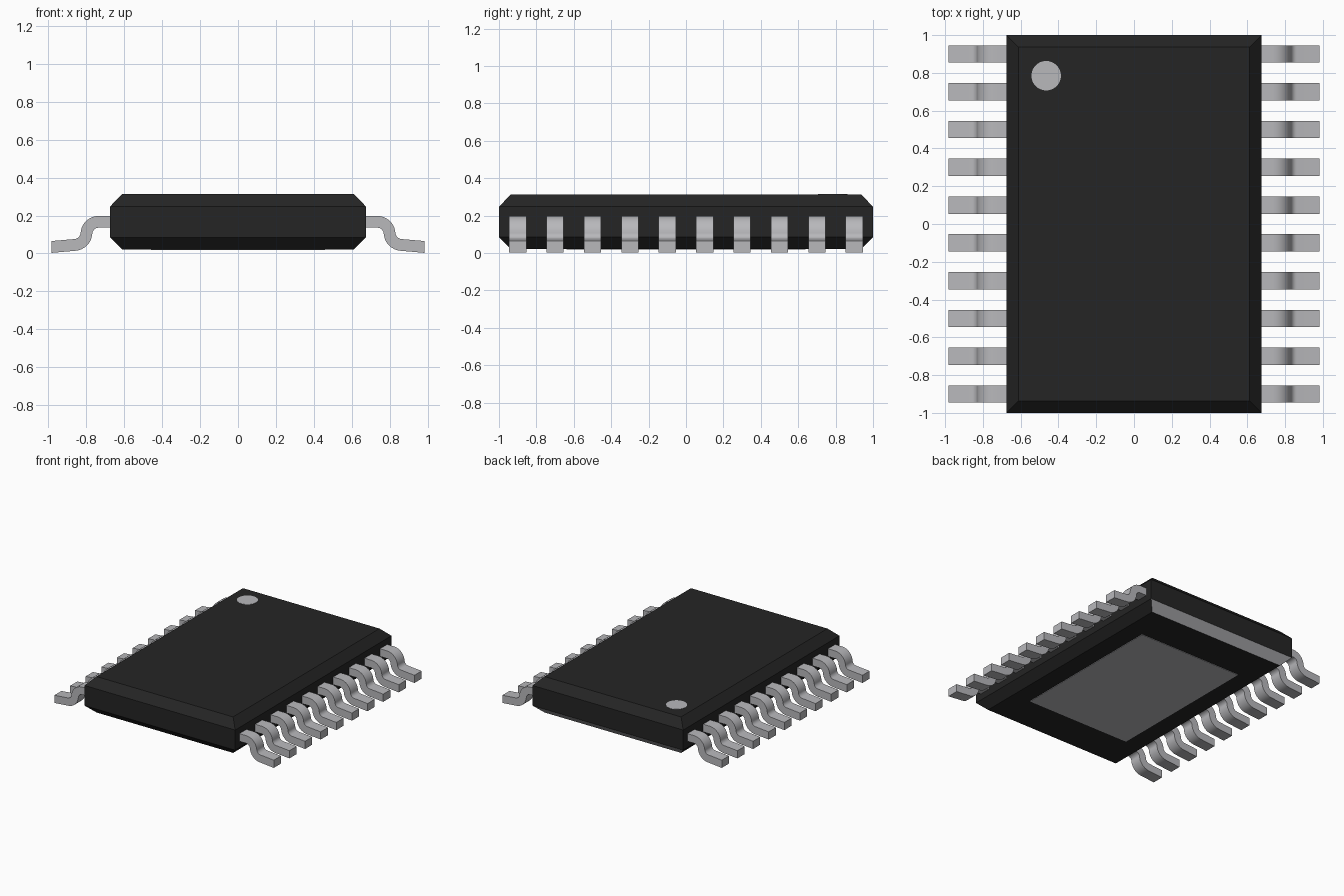
import bpy, bmesh, math

if "Cube" in bpy.data.objects:
    bpy.data.objects.remove(bpy.data.objects["Cube"])


def material(name, rgb):
    m = bpy.data.materials.new(name)
    m.diffuse_color = (*rgb, 1)
    m.use_nodes = True
    m.node_tree.nodes["Principled BSDF"].inputs["Base Color"].default_value = m.diffuse_color
    return m


BLACK = material("black plastic", (0.018, 0.018, 0.018))
METAL = material("silver metal", (0.48, 0.48, 0.50))


def add_object(name, bm, *mats):
    bmesh.ops.recalc_face_normals(bm, faces=bm.faces)
    mesh = bpy.data.meshes.new(name)
    bm.to_mesh(mesh)
    bm.free()
    for m in mats:
        mesh.materials.append(m)
    obj = bpy.data.objects.new(name, mesh)
    bpy.context.collection.objects.link(obj)
    return obj


# Package body: stacked rectangles give chamfered top and bottom edges
HX, HY, C = 0.675, 1.0, 0.063
bm = bmesh.new()
rings = []
for z, inset in ((0.022, C), (0.085, 0), (0.248, 0), (0.313, C)):
    x, y = HX - inset, HY - inset
    rings.append([bm.verts.new((sx * x, sy * y, z))
                  for sx, sy in ((-1, -1), (1, -1), (1, 1), (-1, 1))])
for a, b in zip(rings, rings[1:]):
    for i in range(4):
        j = (i + 1) % 4
        bm.faces.new((a[i], a[j], b[j], b[i]))
bm.faces.new(rings[0])
bm.faces.new(rings[-1])
bmesh.ops.recalc_face_normals(bm, faces=bm.faces)
# The lower chamfer at the back end is bare metal
for f in bm.faces:
    if f.normal.y > 0.3 and f.normal.z < -0.3:
        f.material_index = 1
add_object("package_body", bm, BLACK, METAL)

# Pin one dot, a thin disc on top
bm = bmesh.new()
bmesh.ops.create_cone(bm, cap_ends=True, segments=48, radius1=0.078, radius2=0.078, depth=0.004)
bmesh.ops.translate(bm, verts=bm.verts, vec=(-0.465, 0.785, 0.313))
add_object("pin_one_dot", bm, METAL)

# Exposed thermal pad, a thin plate underneath
bm = bmesh.new()
bmesh.ops.create_cube(bm, size=1)
bmesh.ops.scale(bm, verts=bm.verts, vec=(0.92, 1.28, 0.006))
bmesh.ops.translate(bm, verts=bm.verts, vec=(0, 0, 0.021))
add_object("thermal_pad", bm, METAL)

# Gull-wing lead profile: two arcs, offset to both sides of a centre line
R, T, N = 0.065, 0.031, 8
TILT = math.radians(5)
upper, lower = [(0.66, 0.167 + T)], [(0.66, 0.167 - T)]
for i in range(N + 1):                      # shoulder bend
    a = math.pi / 2 * (1 - i / N)
    c, s = math.cos(a), math.sin(a)
    upper.append((0.735 + (R + T) * c, 0.102 + (R + T) * s))
    lower.append((0.735 + (R - T) * c, 0.102 + (R - T) * s))
for i in range(N + 1):                      # ankle bend
    a = math.pi + (math.pi / 2 - TILT) * i / N
    c, s = math.cos(a), math.sin(a)
    upper.append((0.865 + (R - T) * c, 0.110 + (R - T) * s))
    lower.append((0.865 + (R + T) * c, 0.110 + (R + T) * s))
for side in (upper, lower):                 # tilted foot
    x, z = side[-1]
    side.append((0.983, z - (0.983 - x) * math.tan(TILT)))


def lead(name, sx, y, half=0.046):
    bm = bmesh.new()
    rows = [[bm.verts.new((sx * x, y + dy, z)) for dy in (-half, half) for x, z in (u, l)]
            for u, l in zip(upper, lower)]
    for p, q in zip(rows, rows[1:]):
        for i, j in ((0, 1), (1, 3), (3, 2), (2, 0)):
            bm.faces.new((p[i], p[j], q[j], q[i]))
    for r in (rows[0], rows[-1]):
        bm.faces.new((r[0], r[1], r[3], r[2]))
    for f in bm.faces:
        f.smooth = True
    obj = add_object(name, bm, METAL)
    obj.data.set_sharp_from_angle(angle=math.radians(30))


# Ten leads per long side
for side, sx in (("left", -1), ("right", 1)):
    for k in range(10):
        lead(f"{side}_lead_{k + 1}", sx, 0.9 - 0.2 * k)
